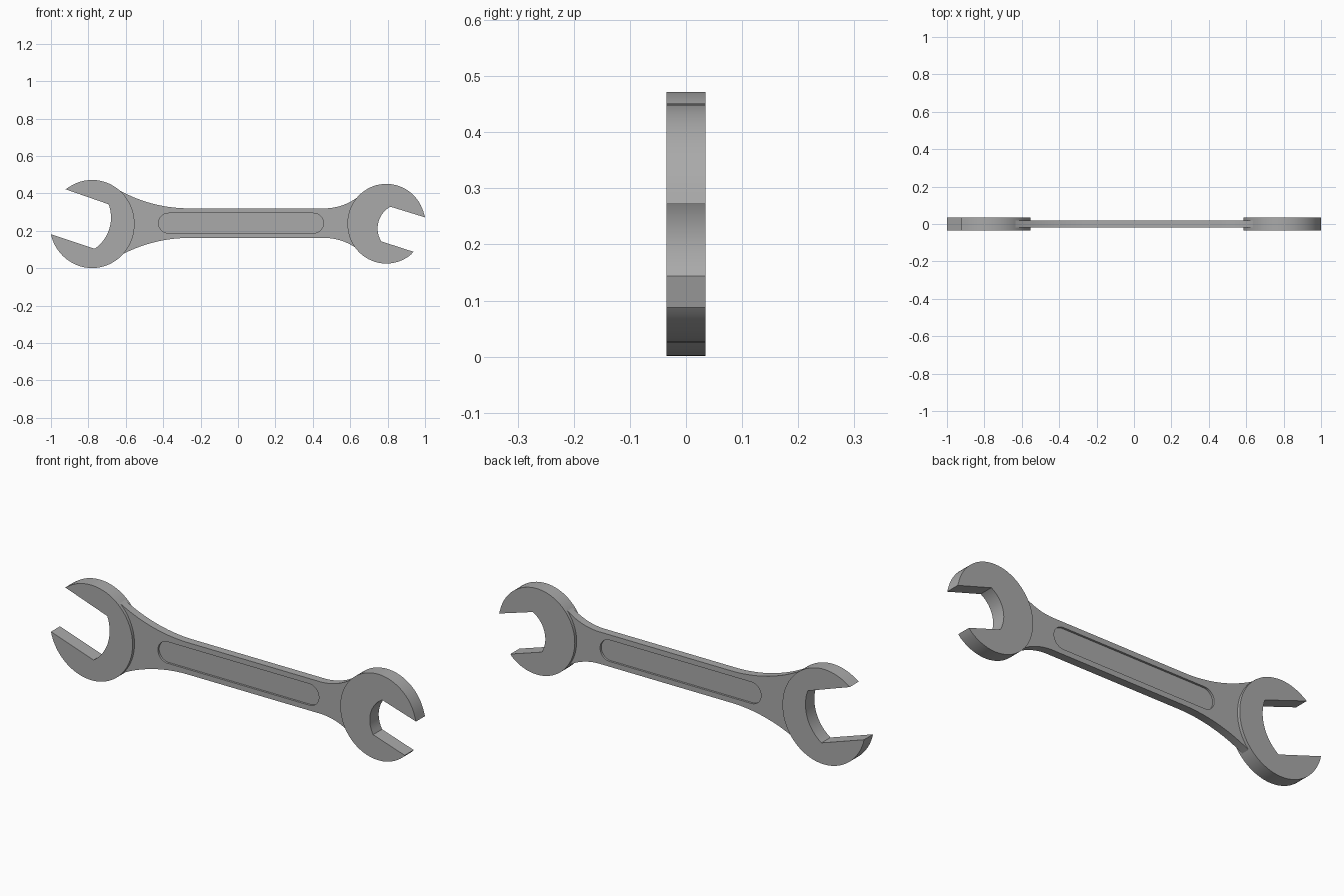
import bpy, bmesh
from math import atan2, sin, cos, pi, radians, sqrt

cube = bpy.data.objects.get("Cube")
if cube:
    bpy.data.objects.remove(cube, do_unlink=True)

steel = bpy.data.materials.new("brushed grey steel")
steel.use_nodes = True
colour = (0.4, 0.4, 0.4, 1.0)
steel.diffuse_color = colour
steel.node_tree.nodes["Principled BSDF"].inputs["Base Color"].default_value = colour


def arc(centre, rx, rz, start, end, steps):
    """Points on an elliptical arc in the x-z plane."""
    angles = [start + (end - start) * i / steps for i in range(steps + 1)]
    return [(centre[0] + rx * cos(a), centre[1] + rz * sin(a)) for a in angles]


def angle_to(centre, point, rx=1.0, rz=1.0):
    return atan2((point[1] - centre[1]) / rz, (point[0] - centre[0]) / rx)


def plate(name, outline, y0, y1):
    """Extrude an x-z outline from y0 to y1."""
    bm = bmesh.new()
    face = bm.faces.new([bm.verts.new((x, y0, z)) for x, z in outline])
    grown = bmesh.ops.extrude_face_region(bm, geom=[face])
    for v in grown["geom"]:
        if isinstance(v, bmesh.types.BMVert):
            v.co.y = y1
    bmesh.ops.recalc_face_normals(bm, faces=bm.faces)
    mesh = bpy.data.meshes.new(name)
    bm.to_mesh(mesh)
    bm.free()
    obj = bpy.data.objects.new(name, mesh)
    bpy.context.collection.objects.link(obj)
    mesh.materials.append(steel)
    return obj


def smooth(obj):
    bpy.ops.object.select_all(action='DESELECT')
    obj.select_set(True)
    bpy.context.view_layer.objects.active = obj
    bpy.ops.object.shade_smooth_by_angle(angle=radians(30))


def jaw_head(name, centre, rx, rz, tips, roots, throat, throat_r):
    """Open jaw: outer rim from first tip to second, then the curved throat."""
    side = 1 if tips[0][0] > 0 else -1
    a0 = angle_to(centre, tips[0], rx, rz)
    a1 = angle_to(centre, tips[1], rx, rz)
    # the rim runs round the handle side of the head
    if side > 0:
        a1 += 2 * pi if a1 < a0 else 0
    else:
        a1 -= 2 * pi if a1 > a0 else 0
    rim = arc(centre, rx, rz, a0, a1, 64)[1:-1]
    t0, t1 = angle_to(throat, roots[1]), angle_to(throat, roots[0])
    if side > 0:
        t0, t1 = t0 % (2 * pi), t1 % (2 * pi)
    curve = arc(throat, throat_r, throat_r, t0, t1, 24)[1:-1]
    outline = [tips[0]] + rim + [tips[1], roots[1]] + curve + [roots[0]]
    head = plate(name, outline, -0.035, 0.035)
    smooth(head)


jaw_head("large_jaw", (-0.78, 0.2365), 0.227, 0.2355,
         [(-0.922, 0.422), (-1.0, 0.182)], [(-0.692, 0.342), (-0.767, 0.104)],
         (-0.882, 0.271), 0.203)
jaw_head("small_jaw", (0.793, 0.238), 0.208, 0.213,
         [(1.0, 0.272), (0.938, 0.088)], [(0.815, 0.329), (0.765, 0.144)],
         (0.879, 0.213), 0.1326)

# Handle: straight shank whose ends flare along tangent arcs
mid, half = 0.241, 0.079


def flare(x_flat, reach, rise, direction):
    r = (reach ** 2 + rise ** 2) / (2 * rise)
    xs = [reach * i / 20 for i in range(21)]
    return [(x_flat + direction * x, half + r - sqrt(r * r - x * x)) for x in xs]


upper = flare(-0.26, 0.384, 0.102, -1)[::-1] + flare(0.46, 0.20, 0.077, 1)
outline = [(x, mid + h) for x, h in upper] + [(x, mid - h) for x, h in reversed(upper)]
handle = plate("handle", outline, -0.02, 0.02)

# Rounded recess pressed into both faces of the handle
slot_r = 0.053
slot = (arc((-0.372, mid), slot_r, slot_r, pi / 2, 3 * pi / 2, 24)
        + arc((0.404, mid), slot_r, slot_r, -pi / 2, pi / 2, 24))
for side in (-1, 1):
    cutter = plate("recess_cutter", slot, side * 0.01, side * 0.05)
    cutter.hide_render = True
    mod = handle.modifiers.new("recess", 'BOOLEAN')
    mod.operation = 'DIFFERENCE'
    mod.solver = 'EXACT'
    mod.object = cutter
    bpy.context.view_layer.objects.active = handle
    bpy.ops.object.modifier_apply(modifier=mod.name)
    bpy.data.objects.remove(cutter, do_unlink=True)
smooth(handle)
